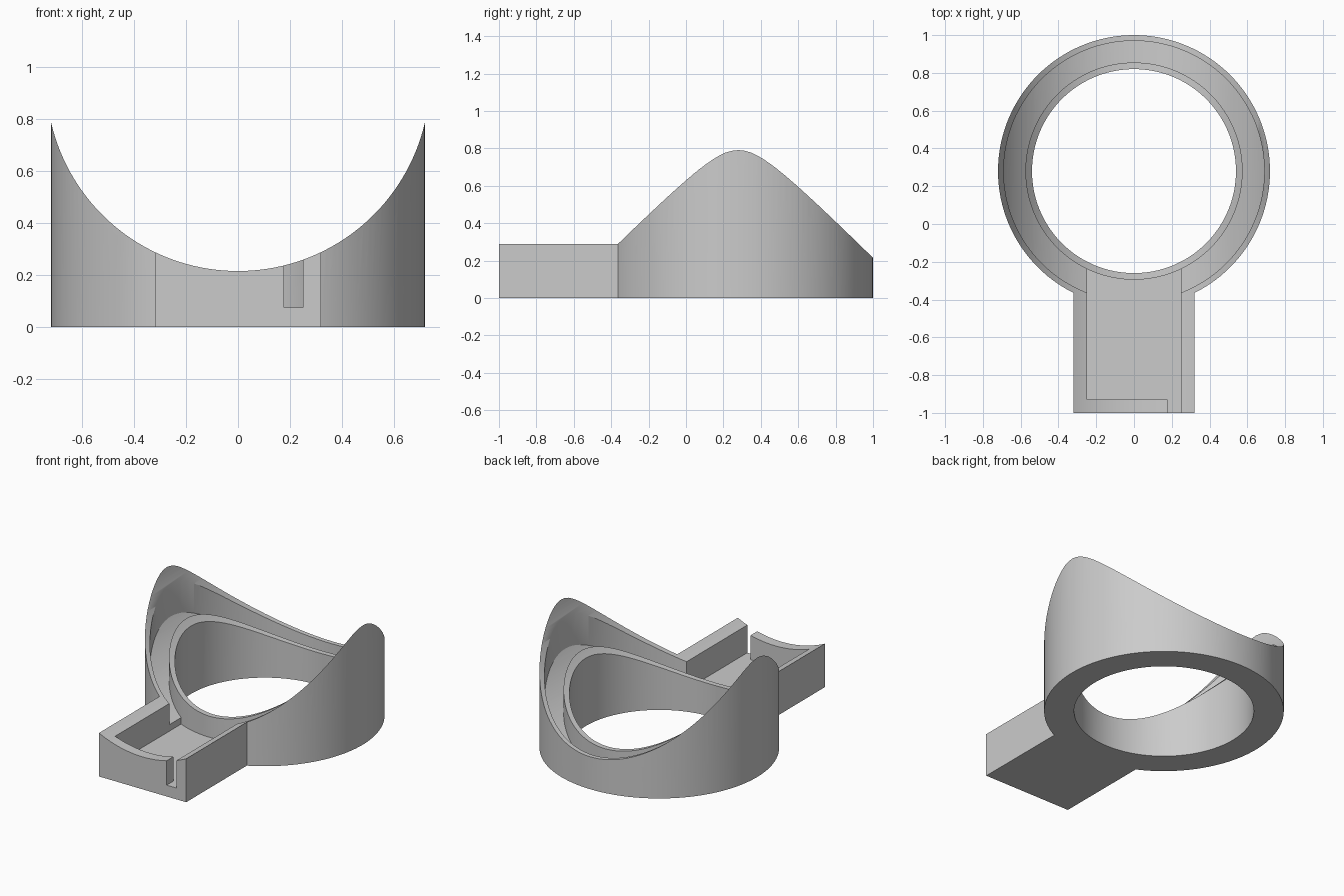
import bpy, bmesh, math
from mathutils import Matrix

cube = bpy.data.objects.get("Cube")
if cube:
    bpy.data.objects.remove(cube, do_unlink=True)

CENTER_Y = 0.28
TOP = 1.2
SEGMENTS = 128

grey = bpy.data.materials.new("plain_grey")
grey.use_nodes = True
colour = (0.6, 0.6, 0.6, 1)
grey.diffuse_color = colour
grey.node_tree.nodes["Principled BSDF"].inputs["Base Color"].default_value = colour


def finish(bm, name):
    bmesh.ops.recalc_face_normals(bm, faces=bm.faces[:])
    mesh = bpy.data.meshes.new(name)
    bm.to_mesh(mesh)
    bm.free()
    obj = bpy.data.objects.new(name, mesh)
    bpy.context.collection.objects.link(obj)
    return obj


def disc(name, radius, z0, z1):
    bm = bmesh.new()
    bmesh.ops.create_cone(bm, cap_ends=True, segments=SEGMENTS, radius1=radius,
                          radius2=radius, depth=z1 - z0,
                          matrix=Matrix.Translation((0, CENTER_Y, (z0 + z1) / 2)))
    return finish(bm, name)


def prism(name, profile, y0, y1):
    """Extrude an x-z outline along y."""
    bm = bmesh.new()
    face = bm.faces.new([bm.verts.new((x, y0, z)) for x, z in profile])
    out = bmesh.ops.extrude_face_region(bm, geom=[face])["geom"]
    verts = [v for v in out if isinstance(v, bmesh.types.BMVert)]
    bmesh.ops.translate(bm, verts=verts, vec=(0, y1 - y0, 0))
    return finish(bm, name)


def box(name, x0, x1, y0, y1, z0, z1):
    return prism(name, [(x0, z0), (x1, z0), (x1, z1), (x0, z1)], y0, y1)


def above_arc(name, radius, low, half, steps=72):
    """Everything above a round trough running along y."""
    limit = math.asin(half / radius)
    angles = [limit * (2 * i / steps - 1) for i in range(steps + 1)]
    arc = [(radius * math.sin(a), low + radius - radius * math.cos(a)) for a in angles]
    return prism(name, arc + [(half, TOP), (-half, TOP)], -1.1, 1.1)


def combine(obj, other, operation):
    mod = obj.modifiers.new(operation.lower(), "BOOLEAN")
    mod.operation = operation
    mod.solver = "EXACT"
    mod.object = other
    bpy.context.view_layer.objects.active = obj
    bpy.ops.object.modifier_apply(modifier=mod.name)
    bpy.data.objects.remove(other, do_unlink=True)


# Ring body with the rectangular tray in front
body = disc("saddle_ring_with_tray", 0.72, 0, 0.9)
combine(body, box("tray_block", -0.32, 0.32, -1, -0.1, 0, 0.6), "UNION")

# Circular channel and tray cavity, leaving the inner wall standing
hollow = disc("channel_cutter", 0.69, 0.02, 1.15)
combine(hollow, above_arc("channel_floor", 0.80, 0.078, 0.71), "INTERSECT")
combine(hollow, box("tray_cavity", -0.25, 0.25, -0.93, -0.22, 0.075, 1.1), "UNION")
combine(hollow, disc("inner_post", 0.575, -0.1, 1.3), "DIFFERENCE")
combine(body, hollow, "DIFFERENCE")

# Central bore, slot in the tray front, and curved top
combine(body, disc("bore_cutter", 0.54, -0.1, 1.3), "DIFFERENCE")
combine(body, box("slot_cutter", 0.177, 0.25, -1.1, -0.9, 0.075, 1.1), "DIFFERENCE")
combine(body, above_arc("saddle_cutter", 0.738, 0.215, 0.73), "DIFFERENCE")

body.data.materials.clear()
body.data.materials.append(grey)
for poly in body.data.polygons:
    poly.material_index = 0
bpy.ops.object.select_all(action="DESELECT")
body.select_set(True)
bpy.context.view_layer.objects.active = body
bpy.ops.object.shade_smooth_by_angle(angle=math.radians(30))
